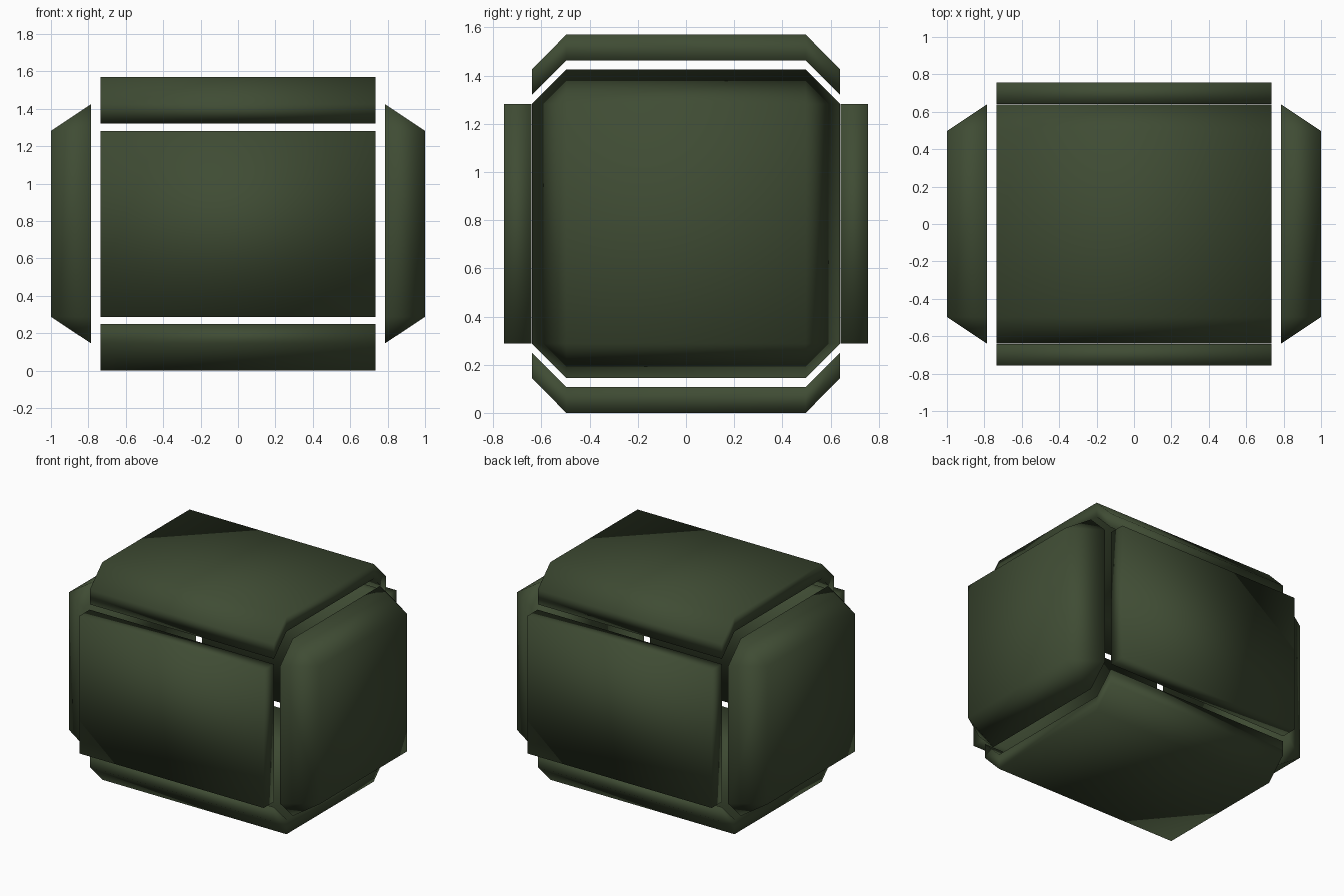
import bpy, bmesh

if "Cube" in bpy.data.objects:
    bpy.data.objects.remove(bpy.data.objects["Cube"])

CZ = 0.785            # height of the cube centre
W = 0.735             # half length of the four wrap panels
F = 0.497             # half size of the flat areas
R = 0.64              # half size of the octagonal rim

green = bpy.data.materials.new("dark olive green")
green.diffuse_color = (0.050, 0.072, 0.034, 1)
green.use_nodes = True
green.node_tree.nodes["Principled BSDF"].inputs["Base Color"].default_value = green.diffuse_color


def finish(name, bm):
    bmesh.ops.recalc_face_normals(bm, faces=bm.faces)
    for f in bm.faces:
        f.smooth = True
    me = bpy.data.meshes.new(name)
    bm.to_mesh(me)
    bm.free()
    me.materials.append(green)
    ob = bpy.data.objects.new(name, me)
    ob.location.z = CZ
    bpy.context.collection.objects.link(ob)


def channel(name, s):
    """Bent plate with chamfered sides, extruded along x."""
    half = [(F, 0.785), (R, 0.64), (R, 0.535), (F, 0.678)]
    bm = bmesh.new()
    rows = []
    for x in (-W, W):
        outer = [bm.verts.new((x, y, s * z)) for y, z in
                 ((-R, 0.64), (-F, 0.785), (F, 0.785), (R, 0.64))]
        inner = [bm.verts.new((x, y, s * z)) for y, z in
                 ((-R, 0.535), (-F, 0.678), (F, 0.678), (R, 0.535))]
        rows.append((outer, inner))
        for i in range(3):
            bm.faces.new((outer[i], outer[i + 1], inner[i + 1], inner[i]))
    (o0, i0), (o1, i1) = rows
    for a, b in ((o0, o1), (i0, i1)):
        for i in range(3):
            bm.faces.new((a[i], a[i + 1], b[i + 1], b[i]))
    for k in (0, 3):
        bm.faces.new((o0[k], o1[k], i1[k], i0[k]))
    finish(name, bm)


def slab(name, s):
    """Plain flat plate on the front or back."""
    bm = bmesh.new()
    bmesh.ops.create_cube(bm, size=1)
    for v in bm.verts:
        v.co = (v.co.x * 2 * W, s * 0.6985 + v.co.y * 0.115, v.co.z * 2 * F)
    finish(name, bm)


def side(name, s):
    """Octagonal rim rising to a square outer face."""
    bm = bmesh.new()
    rim, top = [], []
    for a, b in ((1, 1), (-1, 1), (-1, -1), (1, -1)):
        pair = [(a * R, b * F), (a * F, b * R)]
        if a * b < 0:
            pair.reverse()
        rim += [bm.verts.new((s * 0.785, y, z)) for y, z in pair]
        top.append(bm.verts.new((s, a * F, b * F)))
    bm.faces.new(rim)
    bm.faces.new(top)
    for i in range(4):
        j = (i + 1) % 4
        bm.faces.new((rim[2 * i], rim[2 * i + 1], top[i]))
        bm.faces.new((rim[2 * i + 1], rim[2 * j], top[j], top[i]))
    finish(name, bm)


# top and bottom wrap panels
channel("top_panel", 1)
channel("bottom_panel", -1)
# front and back plates
slab("front_panel", -1)
slab("back_panel", 1)
# side caps
side("right_panel", 1)
side("left_panel", -1)
